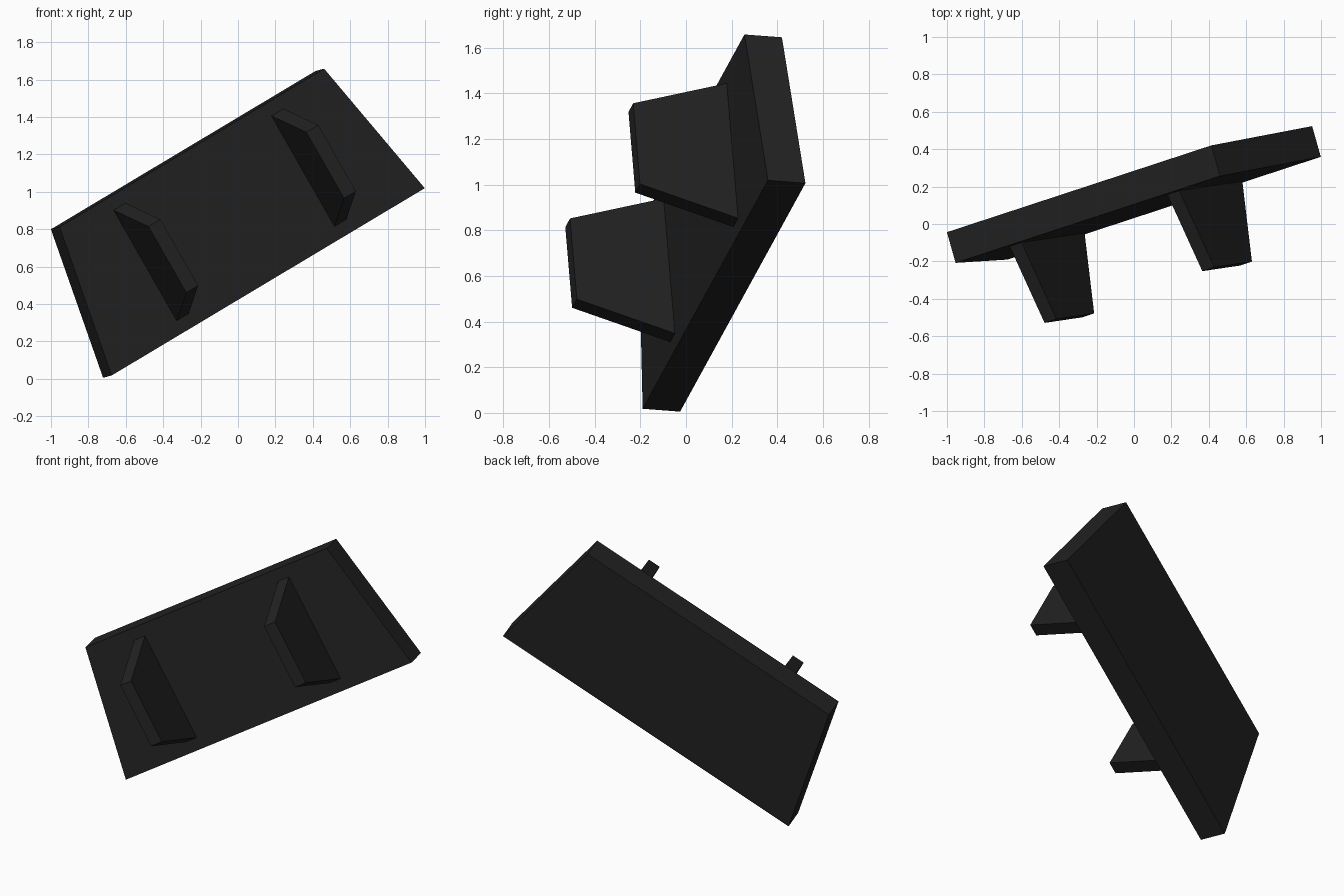
import bpy, bmesh
from mathutils import Matrix, Vector

if "Cube" in bpy.data.objects:
    bpy.data.objects.remove(bpy.data.objects["Cube"])

black = bpy.data.materials.new("matte black")
black.diffuse_color = (0.016, 0.016, 0.016, 1)
black.use_nodes = True
black.node_tree.nodes["Principled BSDF"].inputs["Base Color"].default_value = black.diffuse_color

# Tilted frame: u along the plate, v up its face, n through to its back
u = Vector((0.826, 0.271, 0.494)).normalized()
n = Vector((-0.275, 0.959, -0.076))
n = (n - u * n.dot(u)).normalized()
v = u.cross(n)
v = -v if v.z < 0 else v
frame = Matrix((u, n, v)).transposed().to_4x4()
frame.translation = (-0.675, -0.19, 0.018)   # lower front corner of the plate


def extrude(name, profile, offset):
    """Extrude a flat (u, n, v) profile by an offset, placed in the tilted frame."""
    bm = bmesh.new()
    face = bm.faces.new([bm.verts.new(p) for p in profile])
    new = bmesh.ops.extrude_face_region(bm, geom=[face])["geom"]
    bmesh.ops.translate(bm, vec=offset,
                        verts=[g for g in new if isinstance(g, bmesh.types.BMVert)])
    bmesh.ops.recalc_face_normals(bm, faces=bm.faces)
    bm.transform(frame)
    mesh = bpy.data.meshes.new(name)
    bm.to_mesh(mesh)
    bm.free()
    mesh.materials.append(black)
    obj = bpy.data.objects.new(name, mesh)
    bpy.context.collection.objects.link(obj)


# Plate: symmetric trapezoid
WIDTH, HEIGHT, INSET, THICK = 2.026, 0.827, 0.157, 0.171
extrude("plate", [(0, 0, 0), (WIDTH, 0, 0),
                  (WIDTH - INSET, 0, HEIGHT), (INSET, 0, HEIGHT)], (0, THICK, 0))

# Two tapered fins, mirrored about the middle of the plate
FIN, POS = 0.077, 0.464
for name, x in (("left_fin", POS), ("right_fin", WIDTH - POS - FIN)):
    extrude(name, [(x, 0, 0.073), (x, -0.437, 0.209),
                   (x, -0.437, 0.617), (x, 0, 0.755)], (FIN, 0, 0))
